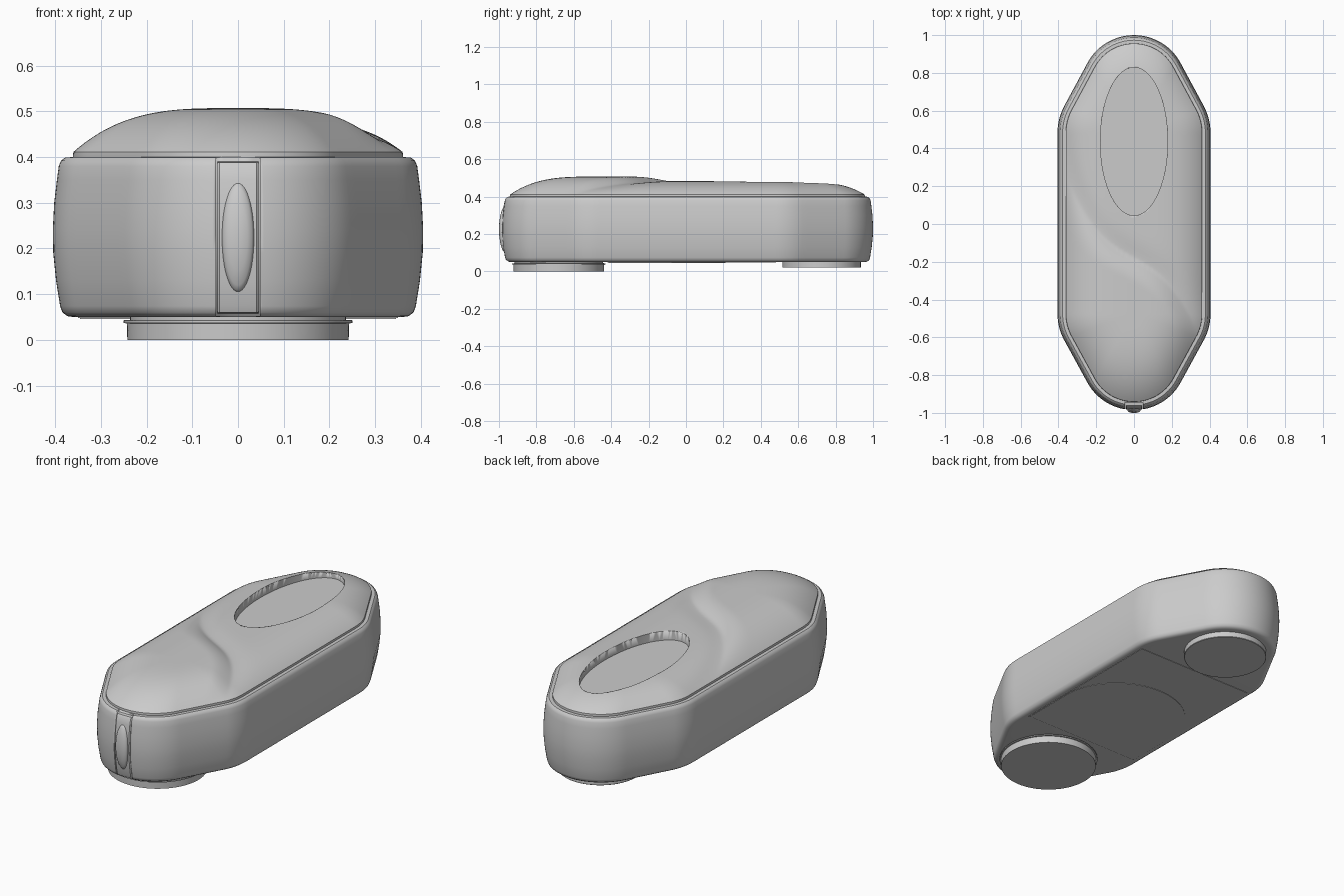
import bpy, bmesh, math

cube = bpy.data.objects.get("Cube")
if cube:
    bpy.data.objects.remove(cube, do_unlink=True)

grey = bpy.data.materials.new("plain grey")
grey.use_nodes = True
grey.diffuse_color = (0.6, 0.6, 0.6, 1)
grey.node_tree.nodes["Principled BSDF"].inputs["Base Color"].default_value = (0.6, 0.6, 0.6, 1)


def finish(name, bm, angle=35):
    """Turn a bmesh into a named, shaded object."""
    bmesh.ops.recalc_face_normals(bm, faces=bm.faces)
    mesh = bpy.data.meshes.new(name)
    bm.to_mesh(mesh)
    bm.free()
    mesh.materials.append(grey)
    ob = bpy.data.objects.new(name, mesh)
    bpy.context.collection.objects.link(ob)
    bpy.ops.object.select_all(action="DESELECT")
    ob.select_set(True)
    bpy.context.view_layer.objects.active = ob
    bpy.ops.object.shade_smooth_by_angle(angle=math.radians(angle))
    return ob


def loft(rings, cap_start=True, cap_end=True):
    """Bridge closed rings of equal length into a skin."""
    bm = bmesh.new()
    loops = [[bm.verts.new(p) for p in ring] for ring in rings]
    n = len(loops[0])
    for a, b in zip(loops, loops[1:]):
        for i in range(n):
            j = (i + 1) % n
            bm.faces.new((a[i], a[j], b[j], b[i]))
    if cap_start:
        bm.faces.new(loops[0][::-1])
    if cap_end:
        bm.faces.new(loops[-1])
    return bm


def ellipse(cx, cy, rx, ry, n=72):
    return [(cx + rx * math.cos(2 * math.pi * i / n),
             cy + ry * math.sin(2 * math.pi * i / n)) for i in range(n)]


def cut(target, cutter):
    cutter.hide_render = True
    cutter.hide_set(True)
    cutter.display_type = "WIRE"
    mod = target.modifiers.new("cut", "BOOLEAN")
    mod.operation = "DIFFERENCE"
    mod.solver = "EXACT"
    mod.object = cutter


# Plan outline: straight sides, soft shoulders and rounded tips
TAPER = math.radians(28)


def outline(inset):
    side = [(0.405 - inset, -0.483 + 0.966 * i / 60) for i in range(31, 60)]
    R, r = 0.3 - inset, 0.28 - inset
    shoulder = [(0.105 + R * math.cos(TAPER * i / 8), 0.483 + R * math.sin(TAPER * i / 8))
                for i in range(9)]
    tip = []
    for i in range(17):
        a = TAPER + (math.pi / 2 - TAPER) * i / 16
        tip.append((r * math.cos(a), 0.72 + r * math.sin(a)))
    (ax, ay), (bx, by) = shoulder[-1], tip[0]
    slope = [(ax + (bx - ax) * k / 8, ay + (by - ay) * k / 8) for k in range(1, 8)]
    quarter = side + shoulder + slope + tip
    half = quarter + [(-x, y) for x, y in quarter[-2::-1]]
    middle = 0.405 - inset
    front = [(-x, -y * 0.985) for x, y in half]
    return [(middle, 0)] + half + [(-middle, 0)] + front


# Body shell with a gently bulging wall
wall = [(0.045, 0.05), (0.032, 0.052), (0.021, 0.06), (0.016, 0.074), (0.007, 0.13),
        (0.001, 0.19), (0, 0.24), (0.003, 0.3), (0.009, 0.35), (0.013, 0.38),
        (0.018, 0.392), (0.027, 0.399), (0.05, 0.4)]
body = finish("body", loft([[(x, y, z) for x, y in outline(d)] for d, z in wall]))


# Lid: a dome with a raised front swell ending in an S-shaped step
def lid_height(x, y, t):
    edge = -0.185 - 0.55 * x - 5.5 * x ** 3
    grade = -0.55 - 16.5 * x * x
    s = (edge - y) / math.hypot(1, grade)
    k = min(max(s / 0.11, 0), 1)
    blend = 1 - (1 - k) ** 2
    dome = 1 - t ** 3.3
    low = 0.072 * (1 - t ** 4)
    scoop = 0.010 * math.exp(-(s / 0.07) ** 2) * (1 - t ** 6) if s < 0 else 0.010 * (1 - t ** 6)
    return 0.411 + (low - scoop) * (1 - blend) + 0.096 * dome * blend


rim = outline(0.045)
rings = [[(x, y, 0.39) for x, y in rim], [(x, y, 0.402) for x, y in outline(0.044)]]
STEPS = 44
for k in range(STEPS + 1):
    t = 1 - k / STEPS
    ring = []
    for x, y in rim:
        spine = max(-0.483 * 0.985, min(0.483, y))
        px, py = x * t, spine + (y - spine) * t
        ring.append((px, py, lid_height(px, py, t)))
    rings.append(ring)
bm = loft(rings, cap_end=False)
bmesh.ops.remove_doubles(bm, verts=bm.verts, dist=0.0002)
bmesh.ops.dissolve_degenerate(bm, edges=bm.edges, dist=0.0001)
lid = finish("lid", bm)

# Oval recess in the lid
oval = ellipse(0, 0.437, 0.178, 0.392, 96)
recess = finish("recess_cutter", loft([[(x, y, z) for x, y in oval] for z in (0.435, 0.6)]))
cut(lid, recess)


# Front slot, strip and oval button
def rounded_box(name, lo, hi, radius):
    bm = bmesh.new()
    bmesh.ops.create_cube(bm, size=1)
    for v in bm.verts:
        v.co = [(a + b) / 2 + c * (b - a) for a, b, c in zip(lo, hi, v.co)]
    if radius:
        bmesh.ops.bevel(bm, geom=bm.edges[:], offset=radius, segments=4,
                        profile=0.5, affect="EDGES")
    return finish(name, bm)


slot = rounded_box("slot_cutter", (-0.048, -1.1, 0), (0.048, -0.945, 0.5), 0)
cut(body, slot)

strip_side = [(0.945, 0.058), (0.962, 0.06), (0.968, 0.075), (0.977, 0.13), (0.983, 0.19),
              (0.984, 0.24), (0.981, 0.3), (0.975, 0.35), (0.969, 0.378), (0.962, 0.388),
              (0.945, 0.39)]
strip_rings = []
for x, back in ((-0.045, 0.006), (-0.04, 0.001), (0, 0), (0.04, 0.001), (0.045, 0.006)):
    strip_rings.append([(x, -max(0.944, y - back), z) for y, z in strip_side])
finish("front_strip", loft(strip_rings))

button_rings = []
for scale, depth in ((1, 0.965), (1, 0.983), (0.96, 0.989), (0.87, 0.993), (0.6, 0.998), (0.2, 1.0)):
    button_rings.append([(x, -depth + 0.012 * ((z - 0.225) / 0.12) ** 2, z)
                         for x, z in ellipse(0, 0.225, 0.035 * scale, 0.121 * scale, 48)])
finish("front_button", loft(button_rings))


# Feet turned from (radius, height) profiles
def foot(name, y, profile):
    finish(name, loft([[(px, py, z) for px, py in ellipse(0, y, r, r)] for r, z in profile]))


foot("front_foot", -0.68, [(0.242, 0), (0.243, 0.036), (0.25, 0.037), (0.25, 0.043),
                           (0.236, 0.044), (0.236, 0.06)])
foot("rear_foot", 0.725, [(0.208, 0.02), (0.21, 0.022), (0.21, 0.06)])


# Shallow underside panels
def panel(name, points, z):
    finish(name, loft([[(x, y, h) for x, y in points] for h in (z, 0.055)]))


panel("underside_panel", [(-0.35, -0.42), (0.35, -0.42), (0.35, 0.48), (-0.35, 0.48)], 0.048)
arc = [(x, y) for x, y in ellipse(0, -0.12, 0.345, 0.33) if y >= -0.1201]
panel("battery_cover", [(-0.345, -0.415), (0.345, -0.415)] + arc, 0.046)
